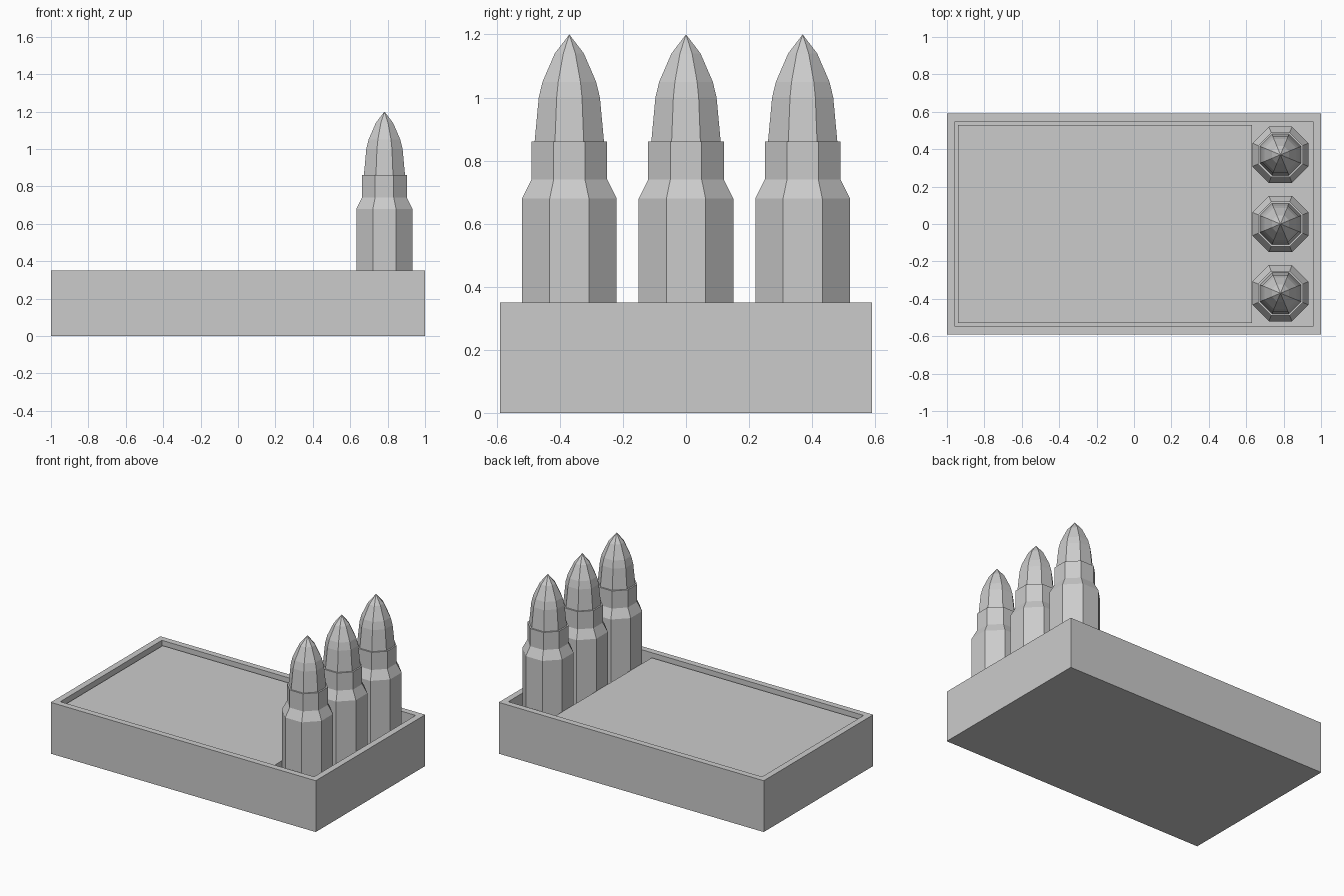
import bpy, bmesh, math

if "Cube" in bpy.data.objects:
    bpy.data.objects.remove(bpy.data.objects["Cube"])

WALL, FLOOR = 0.06, 0.06


def new_object(name, bm):
    bmesh.ops.recalc_face_normals(bm, faces=bm.faces[:])
    mesh = bpy.data.meshes.new(name)
    bm.to_mesh(mesh)
    bm.free()
    obj = bpy.data.objects.new(name, mesh)
    bpy.context.collection.objects.link(obj)
    return obj


def box(lo, hi):
    bm = bmesh.new()
    bmesh.ops.create_cube(bm, size=1)
    for v in bm.verts:
        v.co = [l + (c + 0.5) * (h - l) for c, l, h in zip(v.co, lo, hi)]
    return bm


def turned(name, center, profile, sides=8):
    """Faceted solid from (flat-to-centre radius, z) pairs; radius 0 closes to a tip."""
    bm = bmesh.new()
    rings = []
    for r, z in profile:
        R = r / math.cos(math.pi / sides)
        n = sides if r > 0 else 1
        rings.append([bm.verts.new((R * math.cos((i + 0.5) * math.tau / sides),
                                    R * math.sin((i + 0.5) * math.tau / sides), z))
                      for i in range(n)])
    bm.faces.new(rings[0][::-1])
    for a, b in zip(rings, rings[1:]):
        for i in range(sides):
            j = (i + 1) % sides
            if len(b) == 1:
                bm.faces.new((a[i], a[j], b[0]))
            else:
                bm.faces.new((a[i], a[j], b[j], b[i]))
    if len(rings[-1]) > 1:
        bm.faces.new(rings[-1])
    obj = new_object(name, bm)
    obj.location = center
    return obj


# Open tray: inset the top face and push it down to the floor
bm = box((-1, -0.59, 0), (1, 0.59, 0.35))
top = max(bm.faces, key=lambda f: f.calc_center_median().z)
bmesh.ops.inset_region(bm, faces=[top], thickness=WALL)
inner = bmesh.ops.extrude_face_region(bm, geom=[top])
bmesh.ops.delete(bm, geom=[top], context='FACES_ONLY')
for v in [g for g in inner['geom'] if isinstance(g, bmesh.types.BMVert)]:
    v.co.z = FLOOR
new_object("box_tray", bm)

# Raised filler block, leaving a slot at the right end
new_object("inner_panel", box((-0.94, -0.53, FLOOR), (0.63, 0.53, 0.325)))

# Three cartridges standing in the slot: case and pointed tip
case = [(0.15, FLOOR), (0.15, 0.68), (0.12, 0.74), (0.12, 0.86)]
tip = [(0.11, 0.855), (0.097, 1.0), (0.085, 1.05), (0.046, 1.14), (0, 1.2)]
for i, y in enumerate((-0.37, 0, 0.37)):
    turned(f"cartridge_{i + 1}", (0.783, y, 0), case + [(0.11, 0.86)] + tip[1:])
